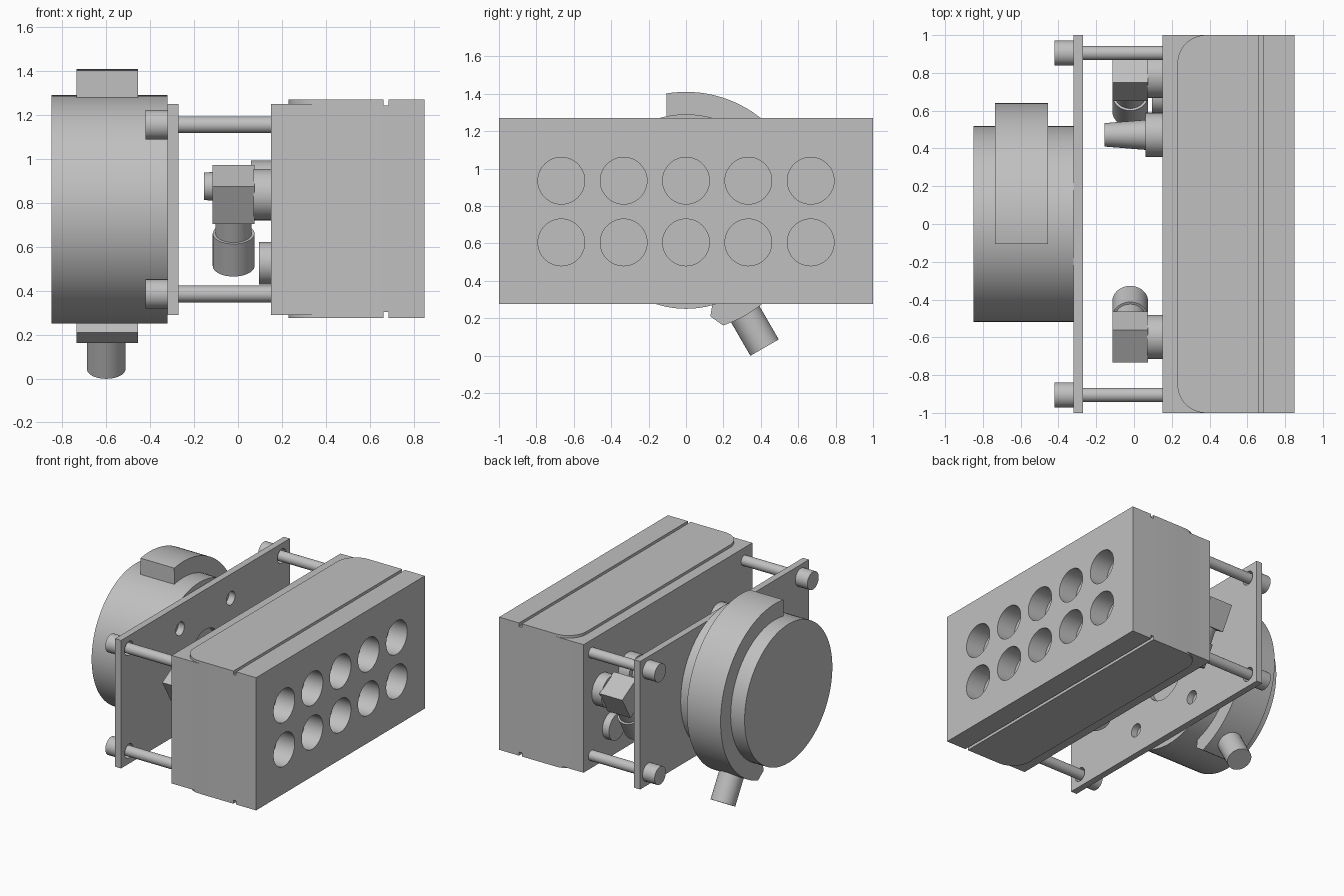
import bpy
import bmesh
from math import sin, cos, radians
from mathutils import Vector

cube = bpy.data.objects.get("Cube")
if cube:
    bpy.data.objects.remove(cube, do_unlink=True)

grey = bpy.data.materials.new("plain grey")
grey.use_nodes = True
COLOUR = (0.53, 0.53, 0.53, 1)
grey.diffuse_color = COLOUR
grey.node_tree.nodes["Principled BSDF"].inputs["Base Color"].default_value = COLOUR


def finish(name, bm):
    bmesh.ops.recalc_face_normals(bm, faces=bm.faces)
    mesh = bpy.data.meshes.new(name)
    bm.to_mesh(mesh)
    bm.free()
    mesh.materials.append(grey)
    ob = bpy.data.objects.new(name, mesh)
    bpy.context.collection.objects.link(ob)
    return ob


def rod(name, a, b, r1, r2=None, sides=48):
    """Cylinder or cone from point a to point b."""
    a, b = Vector(a), Vector(b)
    bm = bmesh.new()
    bmesh.ops.create_cone(bm, cap_ends=True, segments=sides, radius1=r1,
                          radius2=r1 if r2 is None else r2, depth=(b - a).length)
    bmesh.ops.rotate(bm, verts=bm.verts, matrix=(b - a).to_track_quat('Z', 'Y').to_matrix())
    bmesh.ops.translate(bm, verts=bm.verts, vec=(a + b) / 2)
    return finish(name, bm)


def prism(name, outline, lo, hi, axis):
    """Extrude an outline along x (points are y, z) or z (points are x, y)."""
    bm = bmesh.new()
    place = (lambda u, v: (lo, u, v)) if axis == 'X' else (lambda u, v: (u, v, lo))
    face = bm.faces.new([bm.verts.new(place(u, v)) for u, v in outline])
    ext = bmesh.ops.extrude_face_region(bm, geom=[face])
    move = (hi - lo, 0, 0) if axis == 'X' else (0, 0, hi - lo)
    bmesh.ops.translate(bm, vec=move,
                        verts=[g for g in ext["geom"] if isinstance(g, bmesh.types.BMVert)])
    return finish(name, bm)


def box(name, x0, x1, y0, y1, z0, z1):
    return prism(name, [(y0, z0), (y1, z0), (y1, z1), (y0, z1)], x0, x1, 'X')


def arc(cu, cv, r, start, end, steps):
    angles = [radians(start + (end - start) * i / steps) for i in range(steps + 1)]
    return [(cu + r * cos(t), cv + r * sin(t)) for t in angles]


def cut(ob, cutters):
    bpy.context.view_layer.objects.active = ob
    for c in cutters:
        c.hide_render = True
        mod = ob.modifiers.new("cut", 'BOOLEAN')
        mod.operation = 'DIFFERENCE'
        mod.solver = 'EXACT'
        mod.object = c
        bpy.ops.object.modifier_apply(modifier=mod.name)
        bpy.data.objects.remove(c, do_unlink=True)


# Main block with raised rounded panels, grooves and blind holes
block = box("main_block", 0.15, 0.85, -1, 1, 0.275, 1.27)
edge = ([(0.1, -1.1), (0.38, -1.1)] + arc(0.38, -0.85, 0.15, 270, 180, 12)
        + arc(0.38, 0.85, 0.15, 180, 90, 12) + [(0.38, 1.1), (0.1, 1.1)])
cutters = [prism("edge_cutter", edge, 1.25, 1.4, 'Z'),
           prism("edge_cutter", edge, 0.1, 0.29, 'Z'),
           box("groove_cutter", 0.662, 0.685, -1.1, 1.1, 1.243, 1.4),
           box("groove_cutter", 0.662, 0.685, -1.1, 1.1, 0.1, 0.302)]
for i in range(-2, 3):
    for z in (0.605, 0.935):
        cutters.append(rod("hole_cutter", (0.7, i / 3, z), (0.9, i / 3, z), 0.125))
cut(block, cutters)

# Mounting plate with centre bore, small holes and bolt clearance holes
plate = box("mounting_plate", -0.32, -0.27, -1, 1, 0.29, 1.25)
holes = [(0, 0.77, 0.18)]
for side in (-1, 1):
    for up in (-1, 1):
        holes += [(side * 0.3, 0.77 + up * 0.3, 0.05), (side * 0.905, 0.77 + up * 0.385, 0.052)]
cut(plate, [rod("hole_cutter", (-0.5, y, z), (-0.1, y, z), r) for y, z, r in holes])

# Bolts joining plate and block
for side, s in (("front", -1), ("back", 1)):
    for level, up in (("lower", -1), ("upper", 1)):
        y, z = s * 0.905, 0.77 + up * 0.385
        rod(f"{side}_{level}_bolt_shank", (-0.33, y, z), (0.16, y, z), 0.038, sides=32)
        rod(f"{side}_{level}_bolt_head", (-0.42, y, z), (-0.32, y, z), 0.067)

# Round drum with a partial collar and an angled outlet pipe
rod("drum", (-0.85, 0, 0.77), (-0.32, 0, 0.77), 0.52, sides=96)
collar = (arc(0, 0.77, 0.64, 99.5, -72, 56) + [(0.13, 0.21)]
          + arc(0, 0.77, 0.505, -73.5, 102, 56))
prism("drum_collar", collar, -0.735, -0.455, 'X')
down = Vector((0, 0.5, -0.866))
centre = Vector((-0.6, 0, 0.77))
rod("outlet_pipe", centre + down * 0.55, centre + down * 0.84, 0.0875)


# Mirrored elbow fittings: tilted cube, neck, sleeve and connector
def elbow(name, y, s):
    mid = Vector((-0.02, y, 0.8375))
    d = Vector((0, s * 0.5, -0.866))
    side = Vector((0, s * 0.866, 0.5))
    h = 0.0985
    corners = [mid + (d * a + side * b) * h for a, b in ((-1, -1), (1, -1), (1, 1), (-1, 1))]
    prism(name + "_body", [(c.y, c.z) for c in corners], -0.115, 0.075, 'X')
    rod(name + "_neck", mid + d * 0.09, mid + d * 0.22, 0.082)
    rod(name + "_sleeve", mid + d * 0.205, mid + d * 0.376, 0.095)
    rod(name + "_connector", (0.07, y, 0.8375), (0.155, y, 0.8375), 0.117)


elbow("front_elbow", -0.598, 1)
elbow("back_elbow", 0.785, -1)

# Tapered nozzle with its base, and a low plug
rod("nozzle_base", (0.06, 0.472, 0.875), (0.155, 0.472, 0.875), 0.117)
rod("nozzle", (0.065, 0.472, 0.875), (-0.155, 0.472, 0.875), 0.08, 0.062)
rod("plug", (0.095, 0.68, 0.525), (0.155, 0.68, 0.525), 0.097)

# Smooth curved sides, keep sharp edges
bpy.ops.object.select_all(action='DESELECT')
for ob in bpy.context.scene.objects:
    if ob.type == 'MESH' and grey.name in ob.data.materials:
        ob.select_set(True)
        bpy.context.view_layer.objects.active = ob
bpy.ops.object.shade_smooth_by_angle(angle=radians(30))
